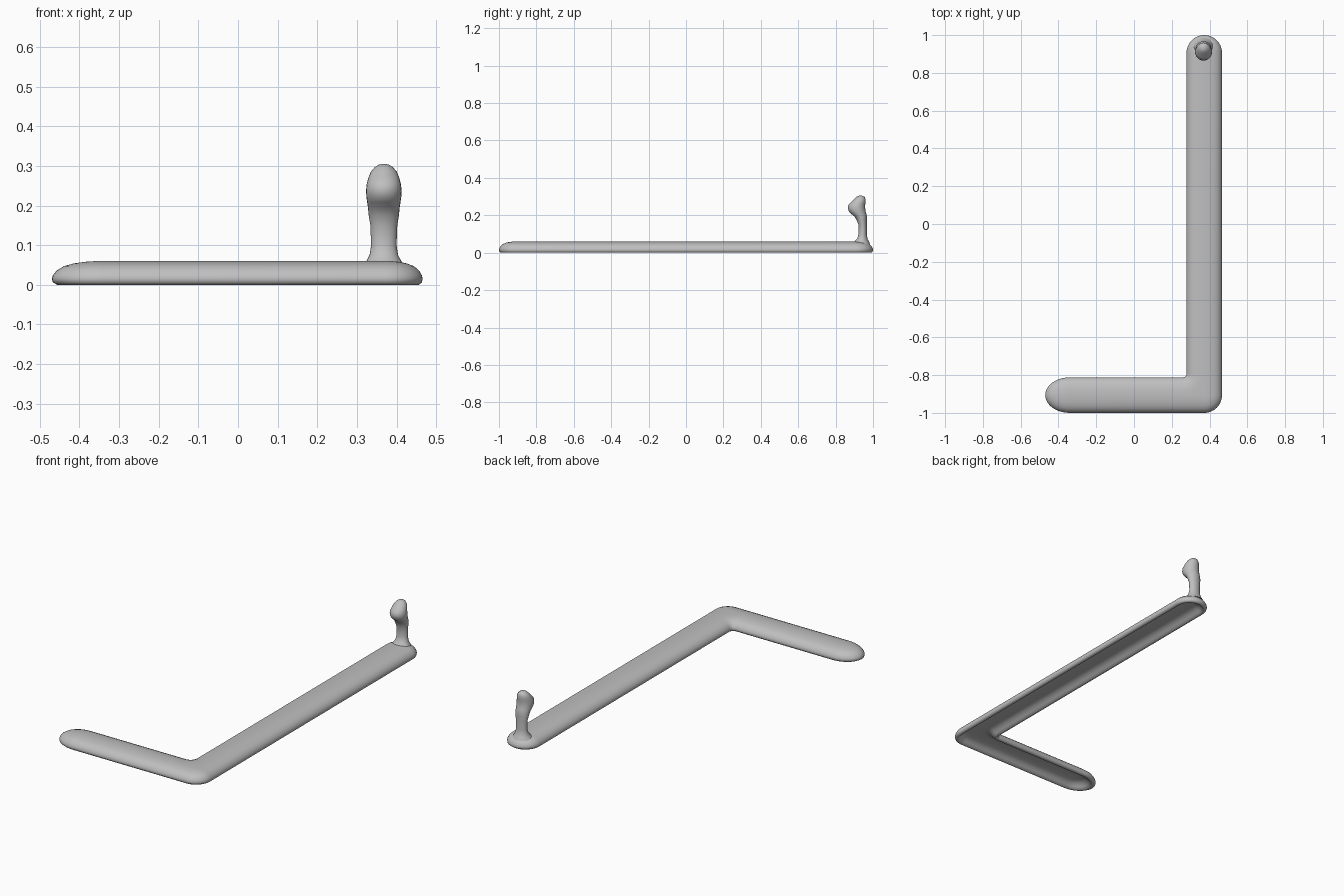
import bpy, bmesh, math

cube = bpy.data.objects.get("Cube")
if cube:
    bpy.data.objects.remove(cube, do_unlink=True)

GREY = (0.52, 0.52, 0.52, 1)
mat = bpy.data.materials.new("plain grey")
mat.use_nodes = True
mat.diffuse_color = GREY
mat.node_tree.nodes["Principled BSDF"].inputs["Base Color"].default_value = GREY

W = 0.094               # half width of both arms
CX, CY = 0.372, -0.906  # centre lines of the long and the short arm
TIP = 0.13              # length of the tapered tip
FILLET = 0.02           # inner corner radius


def arc(x, y, rx, ry, start, end, n):
    angles = [math.radians(start + (end - start) * i / n) for i in range(n + 1)]
    return [(x + rx * math.cos(a), y + ry * math.sin(a)) for a in angles]


def outline(d):
    """L-shaped outline, inset by d, counterclockwise."""
    w = W - d
    pts = arc(CX, 1 - W, w, w, 0, 180, 20)                    # rounded back end
    r = FILLET + d
    pts += arc(CX - W - FILLET, CY + W + FILLET, r, r, 0, -90, 8)  # inner corner
    pts += arc(TIP - 0.47, CY, TIP * w / W, w, 90, 270, 20)   # tapered tip
    pts += arc(CX, CY, w, w, 270, 360, 12)                    # outer corner
    return pts


def skin(name, rings, angle):
    """Bridge rings of equal length and cap both ends."""
    bm = bmesh.new()
    loops = [[bm.verts.new(p) for p in ring] for ring in rings]
    n = len(loops[0])
    for a, b in zip(loops, loops[1:]):
        for i in range(n):
            j = (i + 1) % n
            bm.faces.new((a[i], a[j], b[j], b[i]))
    caps = [bm.faces.new(loops[0][::-1]), bm.faces.new(loops[-1])]
    bmesh.ops.triangulate(bm, faces=caps)
    bmesh.ops.recalc_face_normals(bm, faces=bm.faces)
    mesh = bpy.data.meshes.new(name)
    bm.to_mesh(mesh)
    bm.free()
    mesh.materials.append(mat)
    obj = bpy.data.objects.new(name, mesh)
    bpy.context.collection.objects.link(obj)
    bpy.ops.object.select_all(action="DESELECT")
    obj.select_set(True)
    bpy.context.view_layer.objects.active = obj
    bpy.ops.object.shade_smooth_by_angle(angle=math.radians(angle))
    return obj


# Angled base: hollow underside, thin rim, domed top (inset, height)
section = [(0.075, 0.033), (0.058, 0.031), (0.042, 0.024), (0.03, 0.012), (0.02, 0.001),
           (0.01, 0), (0.002, 0.006), (0, 0.015), (0.002, 0.024), (0.009, 0.036),
           (0.022, 0.047), (0.04, 0.054), (0.06, 0.058), (0.082, 0.06)]
skin("angled_base", [[(x, y, z) for x, y in outline(d)] for d, z in section], 60)

# Upright peg with a forward-leaning knob (height, front y, back y, half width)
peg = [(0.045, 0.885, 0.985, 0.055), (0.06, 0.9, 0.978, 0.044), (0.075, 0.915, 0.97, 0.036),
       (0.1, 0.923, 0.967, 0.032), (0.15, 0.922, 0.967, 0.034), (0.175, 0.912, 0.967, 0.038),
       (0.195, 0.9, 0.967, 0.04), (0.208, 0.882, 0.964, 0.042), (0.222, 0.87, 0.96, 0.044),
       (0.238, 0.865, 0.958, 0.045), (0.255, 0.868, 0.958, 0.043), (0.27, 0.882, 0.96, 0.039),
       (0.285, 0.898, 0.96, 0.033), (0.297, 0.909, 0.956, 0.023), (0.303, 0.919, 0.948, 0.013),
       (0.305, 0.928, 0.939, 0.005)]
rings = []
for z, front, back, half in peg:
    mid, depth = (front + back) / 2, (back - front) / 2
    rings.append([(x, y, z) for x, y in arc(0.368, mid, half, depth, 0, 345, 23)])
skin("upright_peg", rings, 60)
